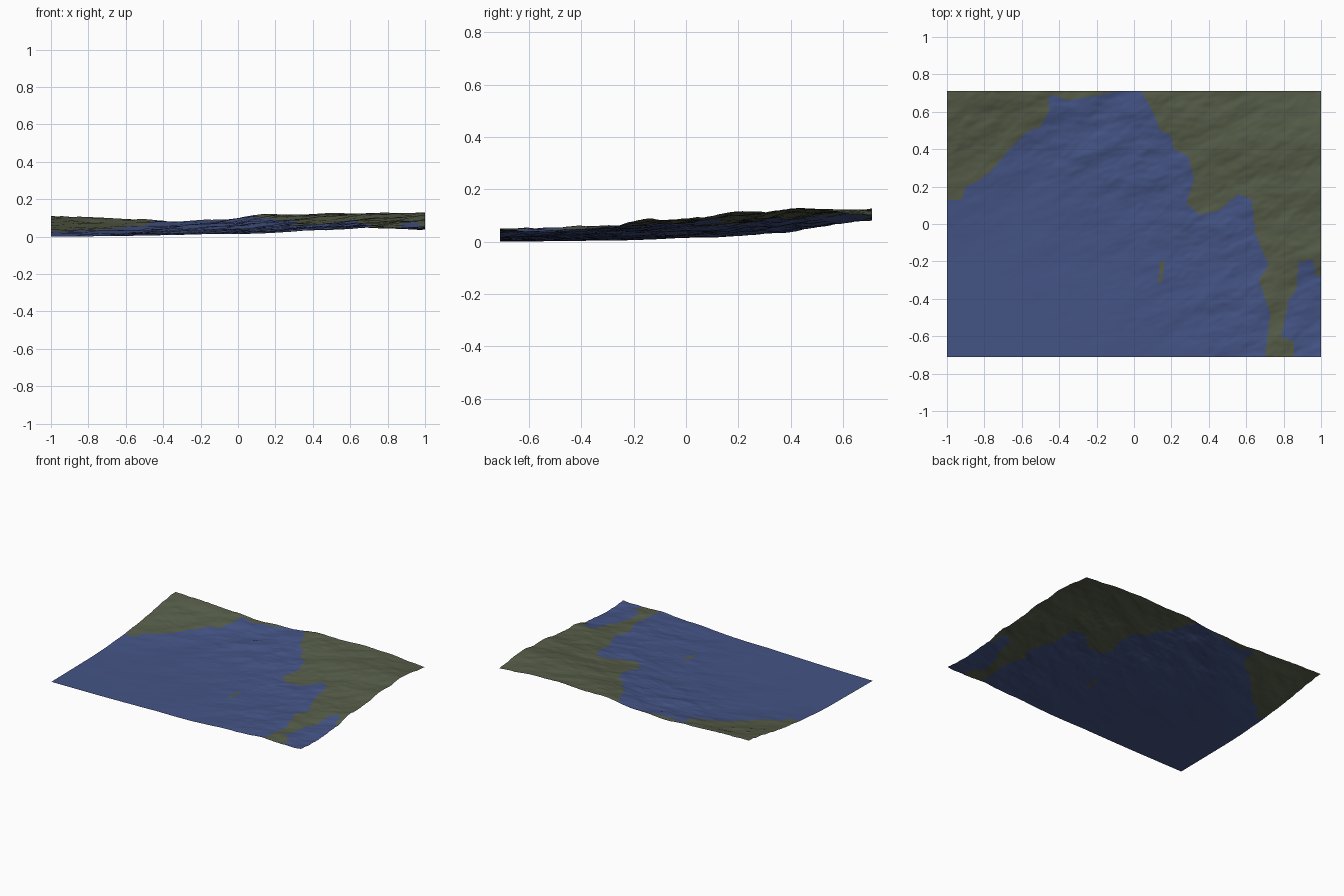
import bpy, math
from mathutils import Vector, noise

if "Cube" in bpy.data.objects:
    bpy.data.objects.remove(bpy.data.objects["Cube"])

NX, NY = 250, 178
HX, HY = 1.0, 0.71

# Coarse land heights: rows go front to back, columns left to right
LAND = [
    [.000, .004, .012, .020, .043, .048],
    [.003, .008, .017, .030, .053, .042],
    [.008, .013, .022, .042, .062, .078],
    [.028, .020, .040, .062, .082, .105],
    [.065, .048, .062, .092, .115, .122],
    [.115, .092, .086, .118, .123, .108],
]

# Outlines of the green ground, seen from above
GREEN_LEFT = [(-1.1, .12), (-.92, .13), (-.90, .20), (-.83, .23), (-.75, .30),
              (-.65, .42), (-.58, .49), (-.50, .52), (-.45, .61), (-.46, .68),
              (-.42, .69), (-.36, .66), (-.20, .685), (-.08, .71), (-.08, .8), (-1.1, .8)]
GREEN_RIGHT = [(.04, .8), (.04, .71), (.10, .60), (.14, .50), (.20, .47), (.21, .40),
               (.29, .36), (.32, .24), (.28, .11), (.35, .05), (.45, .07), (.56, .16),
               (.63, .13), (.65, -.05), (.72, -.22), (.67, -.30), (.73, -.48), (.69, -.8),
               (.86, -.8), (.86, -.63), (.79, -.60), (.83, -.40), (.87, -.35),
               (.88, -.20), (.96, -.19), (.97, -.28), (1.1, -.27), (1.1, .8)]
ISLAND = [(.13, -.31), (.15, -.31), (.165, -.20), (.14, -.20)]


def inside(x, y, poly):
    hit = False
    for (ax, ay), (bx, by) in zip(poly, poly[1:] + poly[:1]):
        if (ay > y) != (by > y) and x < ax + (y - ay) * (bx - ax) / (by - ay):
            hit = not hit
    return hit


def spline(p, t):
    # Catmull-Rom through evenly spaced values, t in 0..1
    t *= len(p) - 1
    i = min(int(t), len(p) - 2)
    f = t - i
    b, c = p[i], p[i + 1]
    a = p[i - 1] if i else 2 * b - c
    d = p[i + 2] if i + 2 < len(p) else 2 * c - b
    return b + .5 * f * (c - a + f * (2 * a - 5 * b + 4 * c - d + f * (3 * (b - c) + d - a)))


def height(x, y):
    u, v = (x + HX) / (2 * HX), (y + HY) / (2 * HY)
    base = spline([spline(row, u) for row in LAND], v)
    # Long wrinkles running slightly up to the right
    ang = math.radians(22)
    p = x * math.cos(ang) + y * math.sin(ang)
    q = y * math.cos(ang) - x * math.sin(ang)
    n = noise.noise(Vector((p * 4, q * 9, 1.3)))
    n += .5 * noise.noise(Vector((p * 9, q * 19, 7.7)))
    n += .22 * noise.noise(Vector((p * 22, q * 40, 3.1)))
    rough = min(1, max(0, (base - .005) / .05))
    return base + .0105 * rough * n


def material(name, rgb):
    m = bpy.data.materials.new(name)
    m.diffuse_color = (*rgb, 1)
    m.use_nodes = True
    m.node_tree.nodes["Principled BSDF"].inputs["Base Color"].default_value = m.diffuse_color
    return m


# Terrain sheet
verts = []
for j in range(NY + 1):
    for i in range(NX + 1):
        x, y = -HX + 2 * HX * i / NX, -HY + 2 * HY * j / NY
        verts.append((x, y, height(x, y)))
low = min(v[2] for v in verts)
verts = [(x, y, z - low) for x, y, z in verts]
W = NX + 1
faces = [(j * W + i, j * W + i + 1, (j + 1) * W + i + 1, (j + 1) * W + i)
         for j in range(NY) for i in range(NX)]
mesh = bpy.data.meshes.new("terrain")
mesh.from_pydata(verts, [], faces)
terrain = bpy.data.objects.new("terrain", mesh)
bpy.context.collection.objects.link(terrain)

# Blue lowland, green high ground
mesh.materials.append(material("blue", (.058, .088, .235)))
mesh.materials.append(material("olive green", (.092, .108, .065)))
for f in mesh.polygons:
    c = f.center
    f.material_index = int(any(inside(c.x, c.y, g) for g in (GREEN_LEFT, GREEN_RIGHT, ISLAND)))
    f.use_smooth = True
